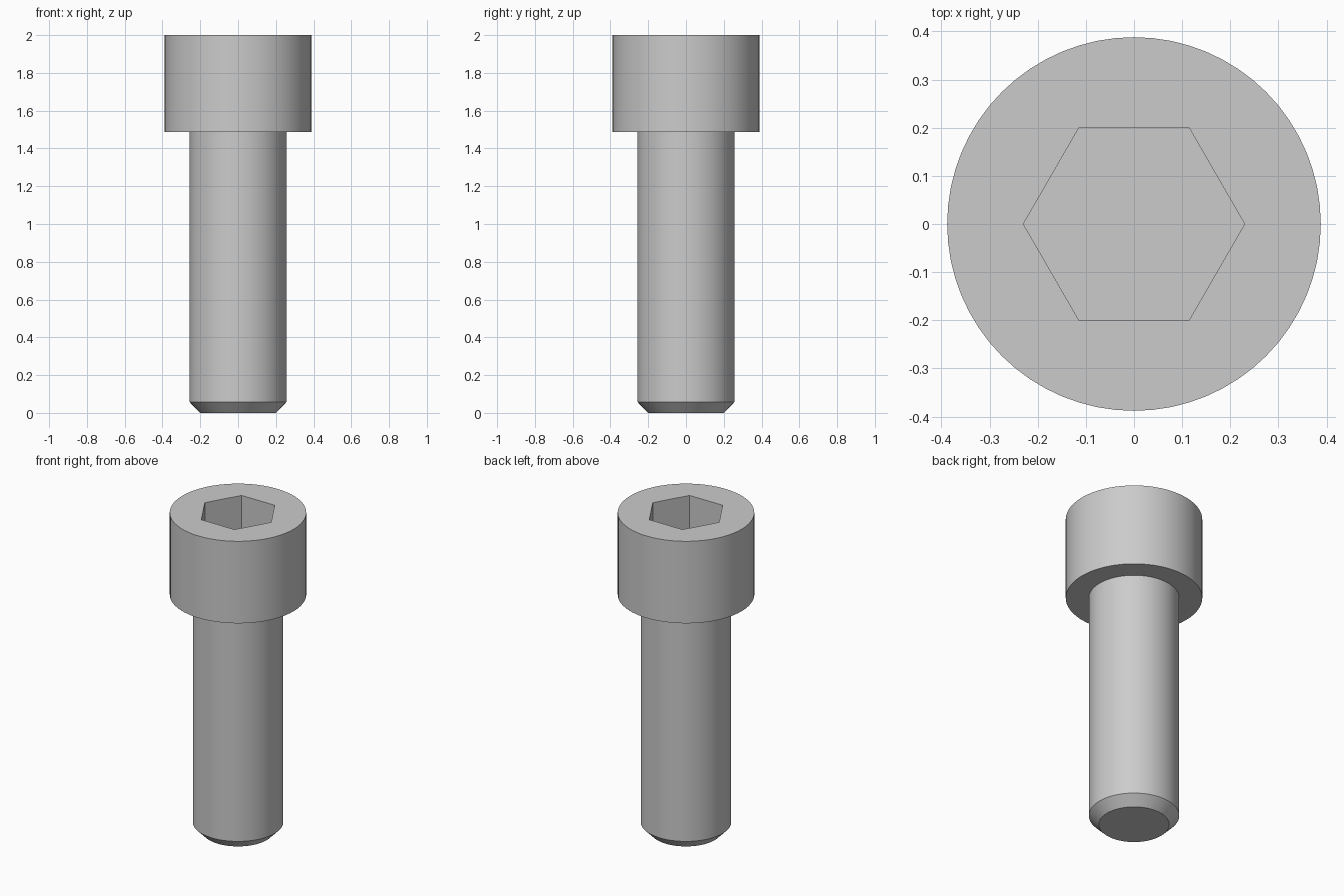
import bpy
import bmesh
import math

if "Cube" in bpy.data.objects:
    bpy.data.objects.remove(bpy.data.objects["Cube"])

SIDES = 64
HEIGHT = 2.0
SOCKET_DEPTH = 0.26

# Plain steel grey
steel = bpy.data.materials.new("steel_grey")
steel.use_nodes = True
grey = (0.6, 0.6, 0.6, 1.0)
steel.diffuse_color = grey
steel.node_tree.nodes["Principled BSDF"].inputs["Base Color"].default_value = grey

bm = bmesh.new()


def ring(radius, z, sides):
    """Closed ring of vertices around the z axis."""
    step = math.tau / sides
    return [bm.verts.new((radius * math.cos(i * step), radius * math.sin(i * step), z))
            for i in range(sides)]


def skin(lower, upper):
    """Quads joining two rings of equal size."""
    n = len(lower)
    for i in range(n):
        j = (i + 1) % n
        bm.faces.new((lower[i], lower[j], upper[j], upper[i]))


def ring_edges(loop):
    return [bm.edges.get((loop[i - 1], loop[i])) for i in range(len(loop))]


# Chamfered shank, underside of the head and head wall
profile = [(0.2, 0.0), (0.257, 0.058), (0.257, 1.486), (0.388, 1.486), (0.388, HEIGHT)]
rings = [ring(r, z, SIDES) for r, z in profile]
for lower, upper in zip(rings, rings[1:]):
    skin(lower, upper)
bm.faces.new(list(reversed(rings[0])))

# Hexagonal drive socket with flat floor
socket_radius = 0.199 / math.cos(math.pi / 6)
floor = ring(socket_radius, HEIGHT - SOCKET_DEPTH, 6)
mouth = ring(socket_radius, HEIGHT, 6)
skin(mouth, floor)
bm.faces.new(floor)

# Flat top between the head rim and the socket mouth
bmesh.ops.triangle_fill(bm, use_beauty=True, normal=(0, 0, 1),
                        edges=ring_edges(rings[-1]) + ring_edges(mouth))
bmesh.ops.recalc_face_normals(bm, faces=bm.faces[:])

# Smooth round walls, sharp rims
for face in bm.faces:
    face.smooth = True
for edge in bm.edges:
    edge.smooth = edge.calc_face_angle(math.pi) < math.radians(30)

mesh = bpy.data.meshes.new("socket_head_bolt")
bm.to_mesh(mesh)
bm.free()
mesh.materials.append(steel)
bolt = bpy.data.objects.new("socket_head_bolt", mesh)
bpy.context.collection.objects.link(bolt)
